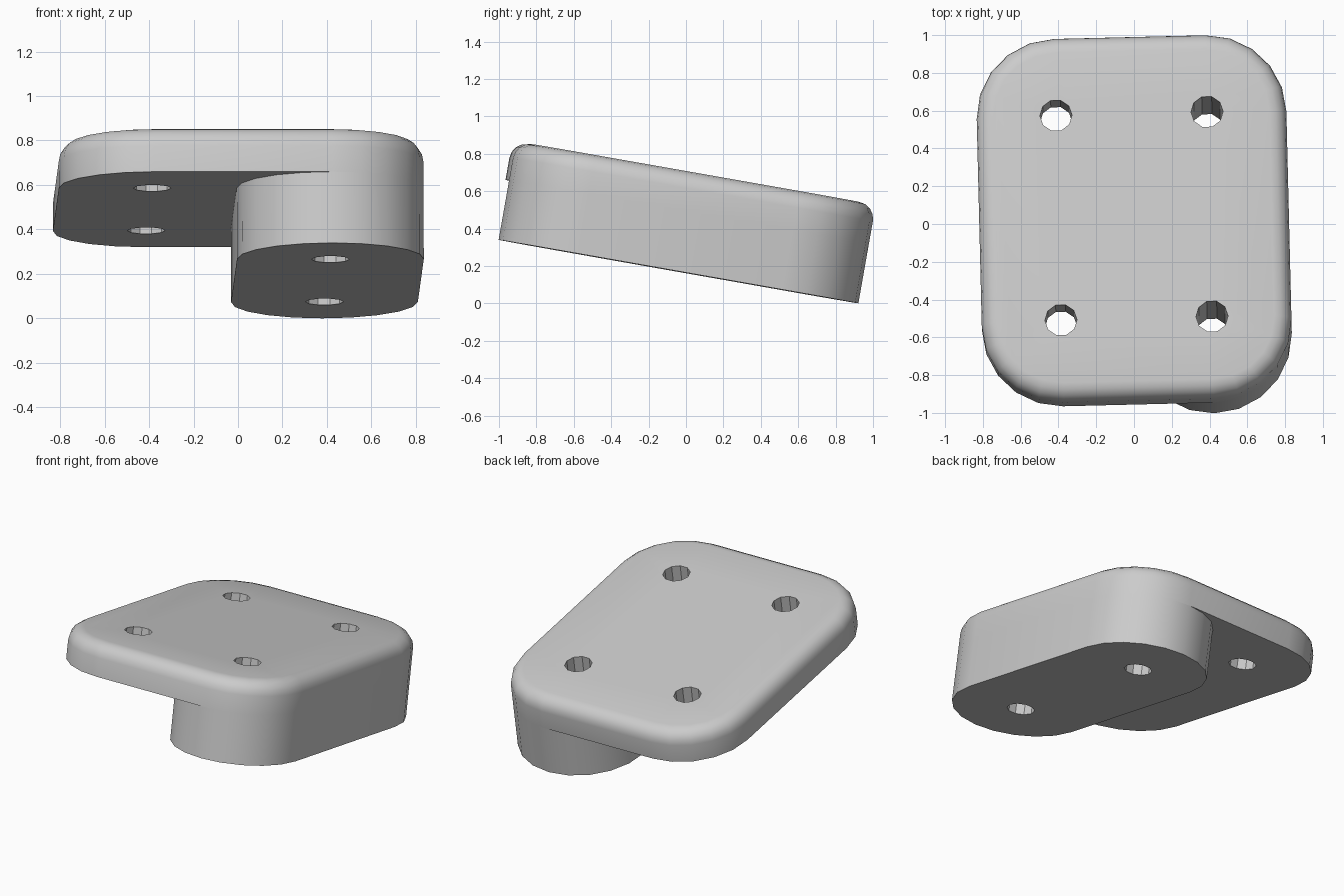
import bpy, bmesh
from math import sin, cos, pi, radians
from mathutils import Matrix

cube = bpy.data.objects.get("Cube")
if cube:
    bpy.data.objects.remove(cube, do_unlink=True)

# Main dimensions, with the top of the plate at local z = 0
HALF_W, HALF_L, CORNER = 0.82, 0.977, 0.42
PLATE_T, TOTAL_T, ROUND = 0.21, 0.535, 0.09
HOLE_X, HOLE_Y, HOLE_R = HALF_W - CORNER, 0.55, 0.085

grey = bpy.data.materials.new("plain grey")
grey.use_nodes = True
grey.diffuse_color = (0.6, 0.6, 0.6, 1)
grey.node_tree.nodes["Principled BSDF"].inputs["Base Color"].default_value = (0.6, 0.6, 0.6, 1)


def rounded_outline(x0, x1, half_l, r, steps=5):
    """Rounded rectangle, counter-clockwise, without doubled points."""
    pts = []
    centres = [(x1 - r, half_l - r), (x0 + r, half_l - r),
               (x0 + r, r - half_l), (x1 - r, r - half_l)]
    for q, (cx, cy) in enumerate(centres):
        for i in range(steps + 1):
            a = (q + i / steps) * pi / 2
            p = (cx + r * cos(a), cy + r * sin(a))
            if all(abs(p[0] - o[0]) + abs(p[1] - o[1]) > 1e-4 for o in pts):
                pts.append(p)
    return pts


def prism(name, outline, z0, z1, top_round=0):
    bm = bmesh.new()
    base = bm.faces.new([bm.verts.new((x, y, z0)) for x, y in outline])
    ext = bmesh.ops.extrude_face_region(bm, geom=[base], use_keep_orig=True)
    top = [v for v in ext["geom"] if isinstance(v, bmesh.types.BMVert)]
    bmesh.ops.translate(bm, verts=top, vec=(0, 0, z1 - z0))
    bmesh.ops.recalc_face_normals(bm, faces=bm.faces[:])
    if top_round:
        rim = [e for e in bm.edges if all(v.co.z > z1 - 1e-5 for v in e.verts)]
        bmesh.ops.bevel(bm, geom=rim, offset=top_round, segments=4,
                        profile=0.5, affect='EDGES')
    mesh = bpy.data.meshes.new(name)
    bm.to_mesh(mesh)
    bm.free()
    mesh.materials.append(grey)
    obj = bpy.data.objects.new(name, mesh)
    bpy.context.collection.objects.link(obj)
    return obj


def combine(target, tool, operation):
    mod = target.modifiers.new(operation.lower(), 'BOOLEAN')
    mod.object, mod.operation, mod.solver = tool, operation, 'EXACT'
    bpy.ops.object.select_all(action='DESELECT')
    bpy.context.view_layer.objects.active = target
    target.select_set(True)
    bpy.ops.object.modifier_apply(modifier=mod.name)
    bpy.data.objects.remove(tool, do_unlink=True)


# Rounded plate with a softened top rim
block = prism("mounting_block", rounded_outline(-HALF_W, HALF_W, HALF_L, CORNER),
              -PLATE_T, 0, ROUND)

# Long round-ended foot under the left half, flush with the plate walls
foot = prism("foot", rounded_outline(HALF_W - 2 * CORNER, HALF_W, HALF_L, CORNER),
             -TOTAL_T, -PLATE_T)
combine(block, foot, 'UNION')

# Four through holes
for sx in (-1, 1):
    for sy in (-1, 1):
        ring = [(sx * HOLE_X + HOLE_R * cos(a), sy * HOLE_Y + HOLE_R * sin(a))
                for a in (2 * pi * i / 10 for i in range(10))]
        hole = prism("hole_cutter", ring, -1, 1)
        hole.hide_render = True
        combine(block, hole, 'DIFFERENCE')

# Smooth walls, crisp edges, then lean the part
bpy.ops.object.shade_smooth_by_angle(angle=radians(30))
block.rotation_euler = (radians(-10), 0, radians(1.4))
block.location = (0, 0.043, 0.697)
